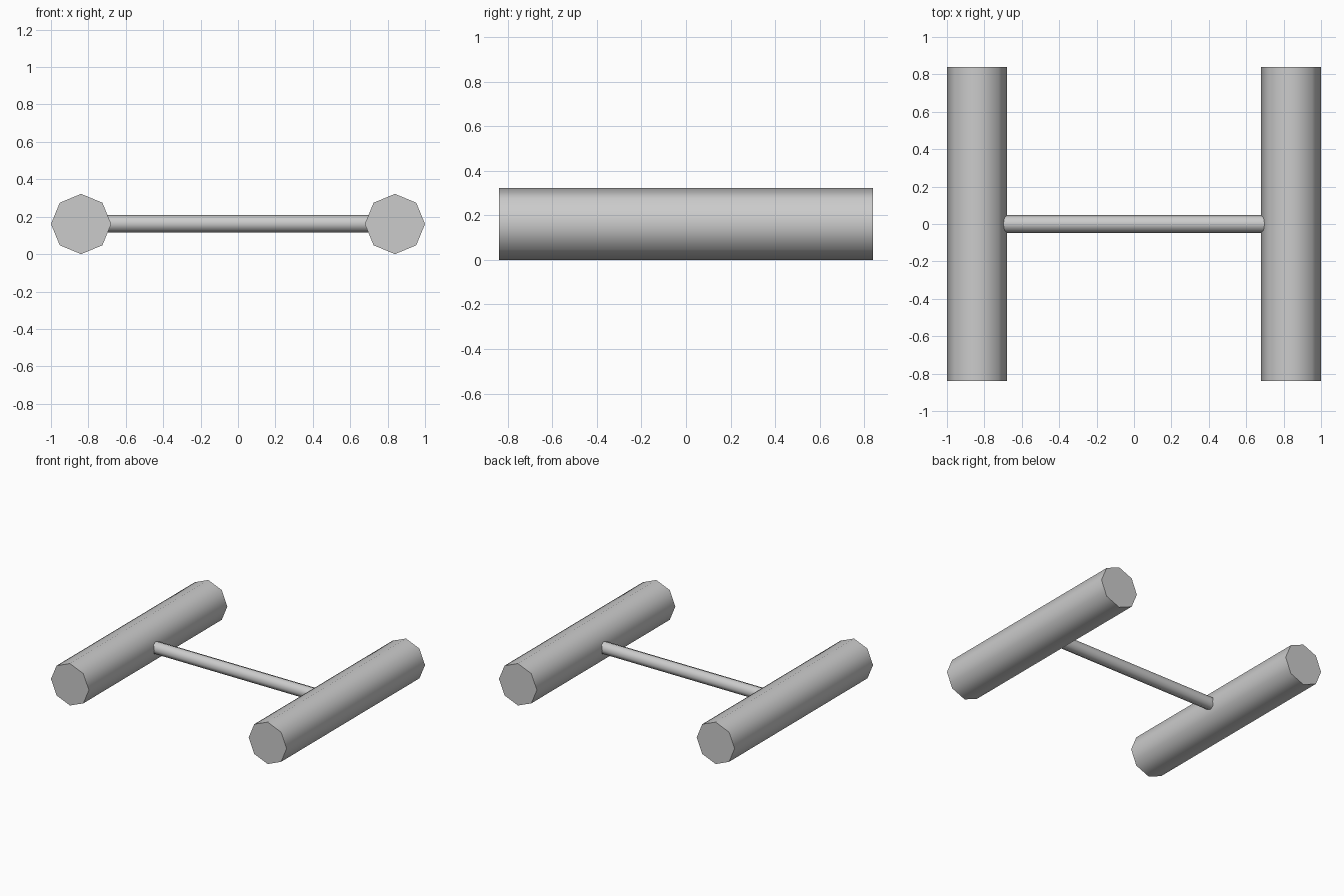
import bpy
from math import radians

cube = bpy.data.objects.get("Cube")
if cube:
    bpy.data.objects.remove(cube, do_unlink=True)

GREY = (0.6, 0.6, 0.6, 1)
RADIUS = 0.161
CENTRE = 1 - RADIUS

grey = bpy.data.materials.new("plain grey")
grey.use_nodes = True
grey.diffuse_color = GREY
grey.node_tree.nodes["Principled BSDF"].inputs["Base Color"].default_value = GREY


def rod(name, radius, length, location, rotation):
    """Eight-sided cylinder with smooth sides and crisp flat ends."""
    bpy.ops.mesh.primitive_cylinder_add(
        vertices=8, radius=radius, depth=length, location=location, rotation=rotation)
    obj = bpy.context.object
    obj.name = name
    obj.data.materials.append(grey)
    bpy.ops.object.shade_smooth_by_angle(angle=radians(60))
    return obj


# Long side rollers, running front to back
for side, sign in (("left", 1), ("right", -1)):
    rod(f"{side}_roller", RADIUS, 2 * CENTRE,
        (sign * CENTRE, 0, RADIUS), (radians(90), 0, 0))

# Thin bar joining the two rollers
rod("cross_bar", 0.047, 2 * CENTRE, (0, 0, RADIUS + 0.002), (0, radians(90), 0))
